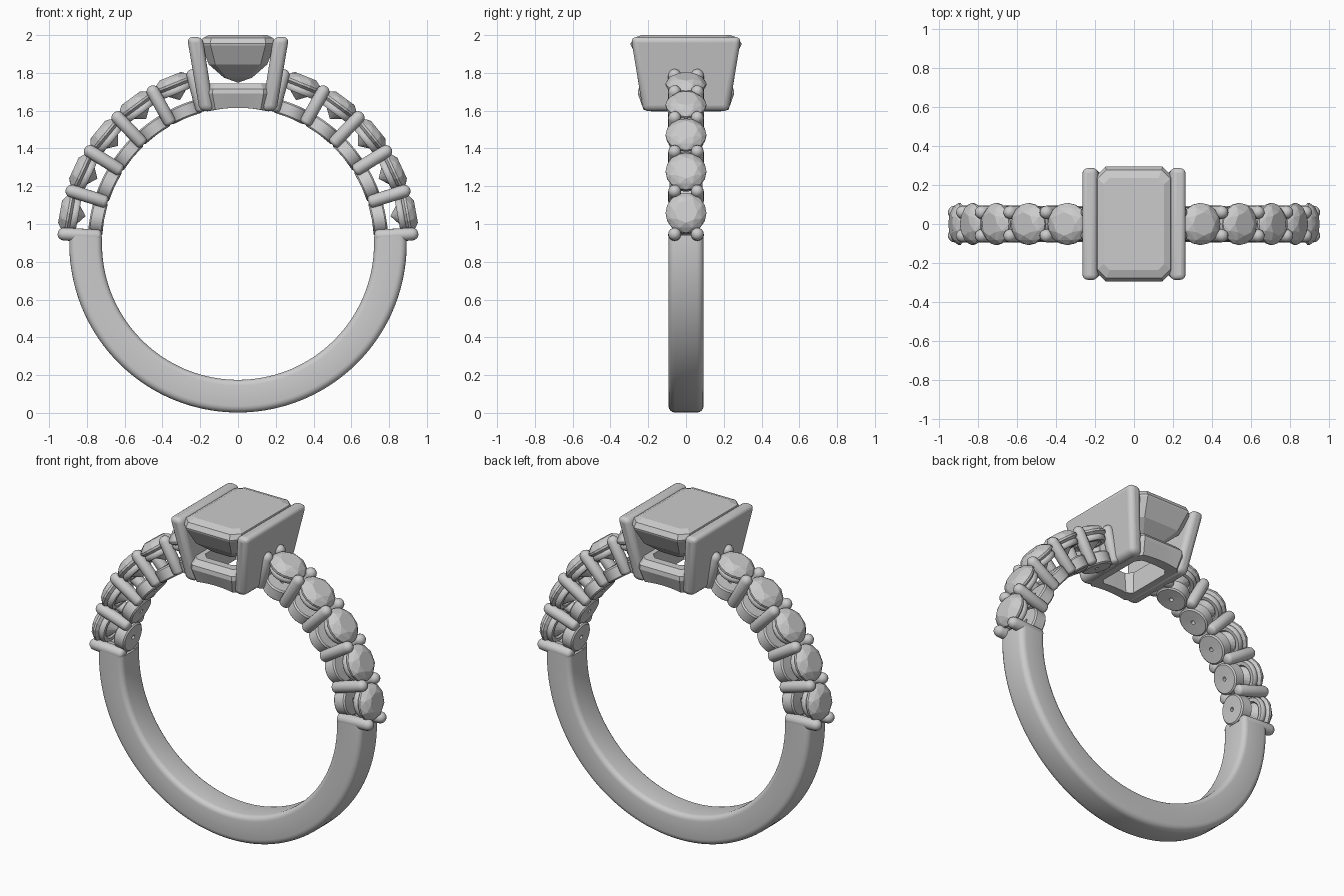
import bpy, bmesh
from math import sin, cos, pi, radians, sqrt
from mathutils import Vector

if "Cube" in bpy.data.objects:
    bpy.data.objects.remove(bpy.data.objects["Cube"])

CZ = 0.895          # height of the ring's axis
R_IN, R_OUT = 0.72, 0.893


def finish(name, bm, smooth=None):
    bmesh.ops.recalc_face_normals(bm, faces=bm.faces[:])
    me = bpy.data.meshes.new(name)
    bm.to_mesh(me)
    bm.free()
    ob = bpy.data.objects.new(name, me)
    bpy.context.collection.objects.link(ob)
    if smooth:
        bpy.ops.object.select_all(action='DESELECT')
        ob.select_set(True)
        bpy.context.view_layer.objects.active = ob
        bpy.ops.object.shade_smooth_by_angle(angle=radians(smooth))
    return ob


def bridge(bm, rings, wrap=False):
    """Skin closed loops of equal length with quads."""
    n = len(rings[0])
    pairs = list(zip(rings, rings[1:])) + ([(rings[-1], rings[0])] if wrap else [])
    for a, b in pairs:
        for i in range(n):
            j = (i + 1) % n
            bm.faces.new((a[i], a[j], b[j], b[i]))


def lathe(name, profile, n, bend=False, smooth=35):
    """Closed (radius, height) profile spun about z; bend wraps it to the ring's curve."""
    bm = bmesh.new()
    rings = []
    for r, h in profile:
        ring = []
        for i in range(n):
            x, y = r * cos(2 * pi * i / n), r * sin(2 * pi * i / n)
            ring.append(bm.verts.new((x, y, sqrt(h * h - x * x) if bend else h)))
        rings.append(ring)
    bridge(bm, rings, wrap=True)
    return finish(name, bm, smooth)


def hull(name, points):
    bm = bmesh.new()
    for p in points:
        bm.verts.new(p)
    bmesh.ops.convex_hull(bm, input=bm.verts[:])
    bmesh.ops.dissolve_limit(bm, angle_limit=radians(1), verts=bm.verts[:], edges=bm.edges[:])
    return finish(name, bm)


def place(ob, angle):
    """Stand a part built along z on the ring at an angle above +x."""
    ob.location = (0, 0, CZ)
    ob.rotation_euler = (0, radians(90 - angle), 0)


def scatter(ob, angles):
    """Repeat a part at each angle on both sides of the ring."""
    spots = [a for b in angles for a in (b, 180 - b)]
    place(ob, spots[0])
    for a in spots[1:]:
        dup = ob.copy()
        bpy.context.collection.objects.link(dup)
        place(dup, a)


# Plain lower band: rounded section swept around the bottom half
W = 0.093
section = []
for cy, cr, rad, start in ((W - .035, R_OUT - .035, .035, 0), (-W + .035, R_OUT - .035, .035, 90),
                           (-W + .03, R_IN + .03, .03, 180), (W - .03, R_IN + .03, .03, 270)):
    for k in range(5):
        t = radians(start + k * 22.5)
        section.append((cy + rad * cos(t), cr + rad * sin(t)))
bm = bmesh.new()
rings = []
for i in range(81):
    a = radians(177 + 186 * i / 80)
    rings.append([bm.verts.new((r * cos(a), y, CZ + r * sin(a))) for y, r in section])
bridge(bm, rings)
bm.faces.new(rings[0])
bm.faces.new(rings[-1])
finish("band", bm, 35)

# Shoulder stones with their cups and seat rings
stone_angles = [10.3, 24.8, 39.2, 53.6, 68]
circle = lambda r, h, n, off=0: [(r * cos(2 * pi * (i + off) / n), r * sin(2 * pi * (i + off) / n), h)
                                 for i in range(n)]
scatter(hull("shoulder_stone", circle(.06, .957, 8) + circle(.09, .941, 8, .5) + circle(.108, .917, 16)
             + circle(.108, .905, 16) + [(0, 0, .82)]), stone_angles)
scatter(lathe("stone_cup", [(.012, R_IN), (.08, R_IN), (.088, R_IN + .008), (.088, .788), (.08, .796),
                            (.012, .796)], 32, bend=True), stone_angles)
scatter(lathe("stone_seat", [(.06, .868), (.068, .858), (.088, .858), (.096, .868), (.096, .886),
                             (.088, .894), (.068, .894), (.06, .886)], 32, smooth=50), stone_angles)

# Round prongs in pairs between the stones
bm = bmesh.new()
r = .034
for y in (-.06, .06):
    prof = [(r * sin(radians(t)), .722 + r * .6 * (1 - cos(radians(t)))) for t in (30, 60, 90)]
    prof += [(r * cos(radians(t)), .957 - r + r * sin(radians(t))) for t in (0, 25, 50, 75)]
    rings = [[bm.verts.new((q * cos(2 * pi * i / 16), y + q * sin(2 * pi * i / 16), h))
              for i in range(16)] for q, h in prof]
    bridge(bm, rings)
    bm.faces.new(rings[0])
    bm.faces.new(rings[-1])
scatter(finish("prong_pair", bm, 50), [3.2, 17.6, 32, 46.4, 60.8, 75])

# Tall tilted side plates holding the centre stone
for side, label in ((1, "right"), (-1, "left")):
    bm = bmesh.new()
    rings = [[bm.verts.new((side * x, y, z)) for x, y in
              ((x0, -hy), (x1, -hy), (x1, hy), (x0, hy))]
             for x0, x1, hy, z in ((.126, .203, .227, 1.597), (.188, .27, .292, 1.99))]
    bridge(bm, rings)
    bm.faces.new(rings[0])
    bm.faces.new(rings[1])
    ob = finish("head_plate_" + label, bm, 40)
    bev = ob.modifiers.new("round", 'BEVEL')
    bev.width, bev.segments = .03, 4


# Gallery frame under the centre stone, its underside following the finger hole
def outline(hx, hy, cut, steps=10):
    """Octagon with cut corners and extra points along the two ends."""
    ex = hx - cut
    row = [-ex + 2 * ex * i / steps for i in range(steps + 1)]
    return ([(x, -hy) for x in row] + [(hx, -hy + cut), (hx, hy - cut)]
            + [(x, hy) for x in reversed(row)] + [(-hx, hy - cut), (-hx, -hy + cut)])


bm = bmesh.new()
rings = []
for hx, hy, cut, z in ((.165, .225, .045, None), (.185, .255, .05, 1.69), (.183, .252, .05, 1.715),
                       (.165, .225, .045, 1.745), (.12, .18, .035, 1.745), (.11, .165, .03, None)):
    rings.append([bm.verts.new((x, y, z or CZ + sqrt(R_IN ** 2 - x * x)))
                  for x, y in outline(hx, hy, cut)])
bridge(bm, rings, wrap=True)
finish("gallery_frame", bm, 25)

# Centre stone: step-cut rectangle with clipped corners
pts = []
for hx, hy, cut, z in ((.155, .235, .03, 2.0), (.187, .278, .045, 1.984), (.197, .294, .05, 1.955),
                       (.195, .292, .05, 1.945), (.155, .235, .035, 1.845), (.075, .15, .015, 1.775)):
    pts += [(x, y, z) for x, y in outline(hx, hy, cut, 1)]
pts += [(0, -.09, 1.748), (0, .09, 1.748)]
hull("centre_stone", pts)
